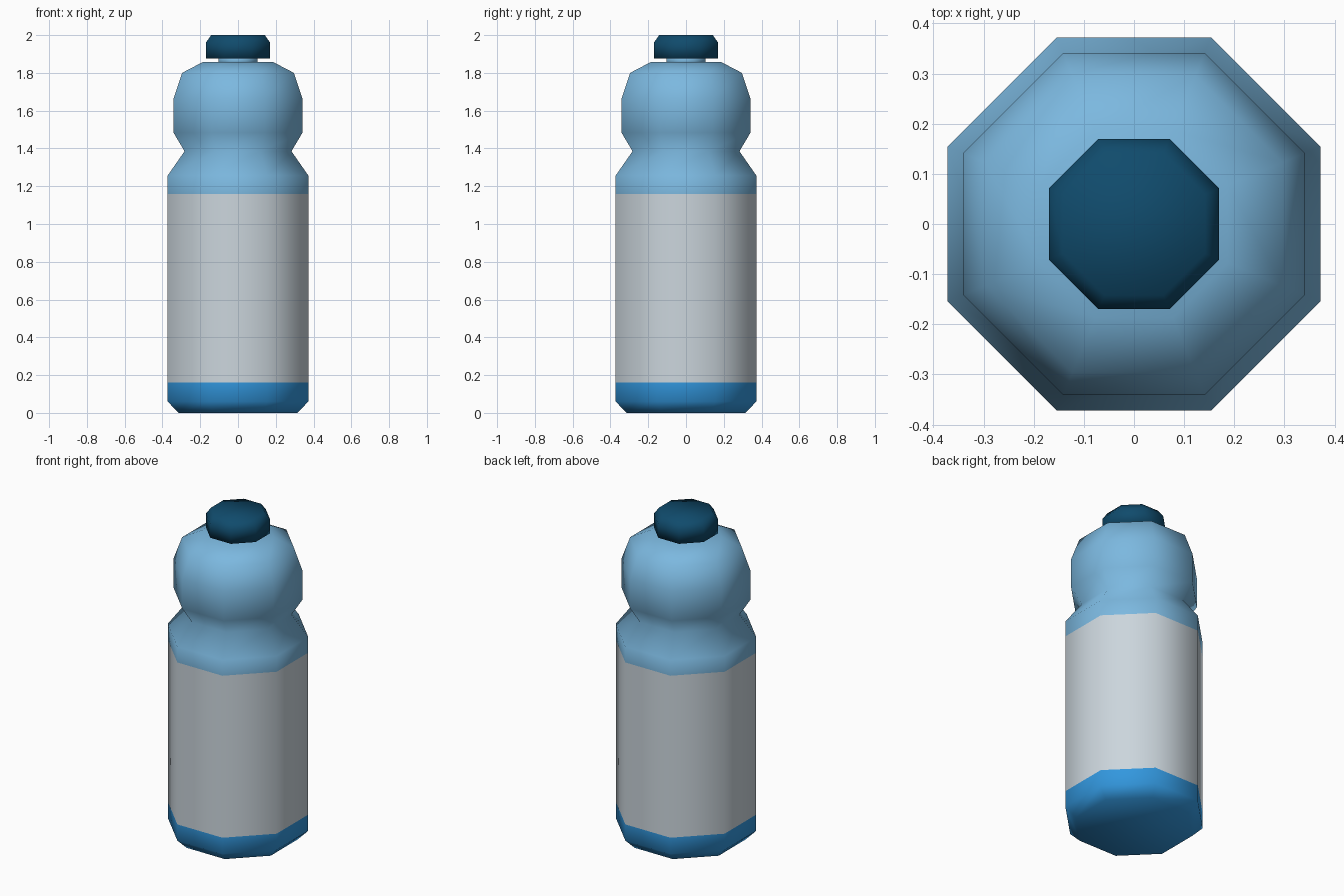
import bpy, bmesh, math

if "Cube" in bpy.data.objects:
    bpy.data.objects.remove(bpy.data.objects["Cube"])

SIDES = 8


def material(name, rgb):
    m = bpy.data.materials.new(name)
    m.diffuse_color = (*rgb, 1.0)
    m.use_nodes = True
    m.node_tree.nodes["Principled BSDF"].inputs["Base Color"].default_value = m.diffuse_color
    return m


light_blue = material("light blue", (0.20, 0.48, 0.74))
bright_blue = material("bright blue", (0.032, 0.31, 0.73))
label_grey = material("label grey", (0.60, 0.67, 0.72))
cap_blue = material("dark cap blue", (0.005, 0.07, 0.15))


def lathe(name, profile, mats, rule=lambda z: 0):
    """Octagonal lathe; profile holds (half width across flats, z)."""
    bm = bmesh.new()
    rings = []
    for half, z in profile:
        r = half / math.cos(math.pi / SIDES)
        angles = [(i + 0.5) * 2 * math.pi / SIDES for i in range(SIDES)]
        rings.append([bm.verts.new((r * math.cos(a), r * math.sin(a), z)) for a in angles])
    for low, high in zip(rings, rings[1:]):
        for i in range(SIDES):
            j = (i + 1) % SIDES
            bm.faces.new((low[i], low[j], high[j], high[i]))
    bm.faces.new(rings[0][::-1])
    bm.faces.new(rings[-1])
    for f in bm.faces:
        f.smooth = True
        f.material_index = rule(f.calc_center_median().z)
    mesh = bpy.data.meshes.new(name)
    bm.to_mesh(mesh)
    bm.free()
    for m in mats:
        mesh.materials.append(m)
    obj = bpy.data.objects.new(name, mesh)
    bpy.context.collection.objects.link(obj)
    return obj


# Bottle: blue base, grey label band, pinched light blue top
lathe("bottle_body",
      [(0.315, 0), (0.372, 0.06), (0.372, 0.16), (0.372, 1.16), (0.372, 1.257),
       (0.283, 1.385), (0.341, 1.483), (0.341, 1.665), (0.296, 1.80), (0.187, 1.857)],
      [bright_blue, label_grey, light_blue],
      lambda z: 0 if z < 0.16 else 1 if z < 1.16 else 2)

# Neck between shoulder and cap
lathe("neck", [(0.102, 1.84), (0.102, 1.89)], [light_blue])

# Screw cap with bevelled top
lathe("cap", [(0.17, 1.875), (0.17, 1.96), (0.142, 2.0)], [cap_blue])
